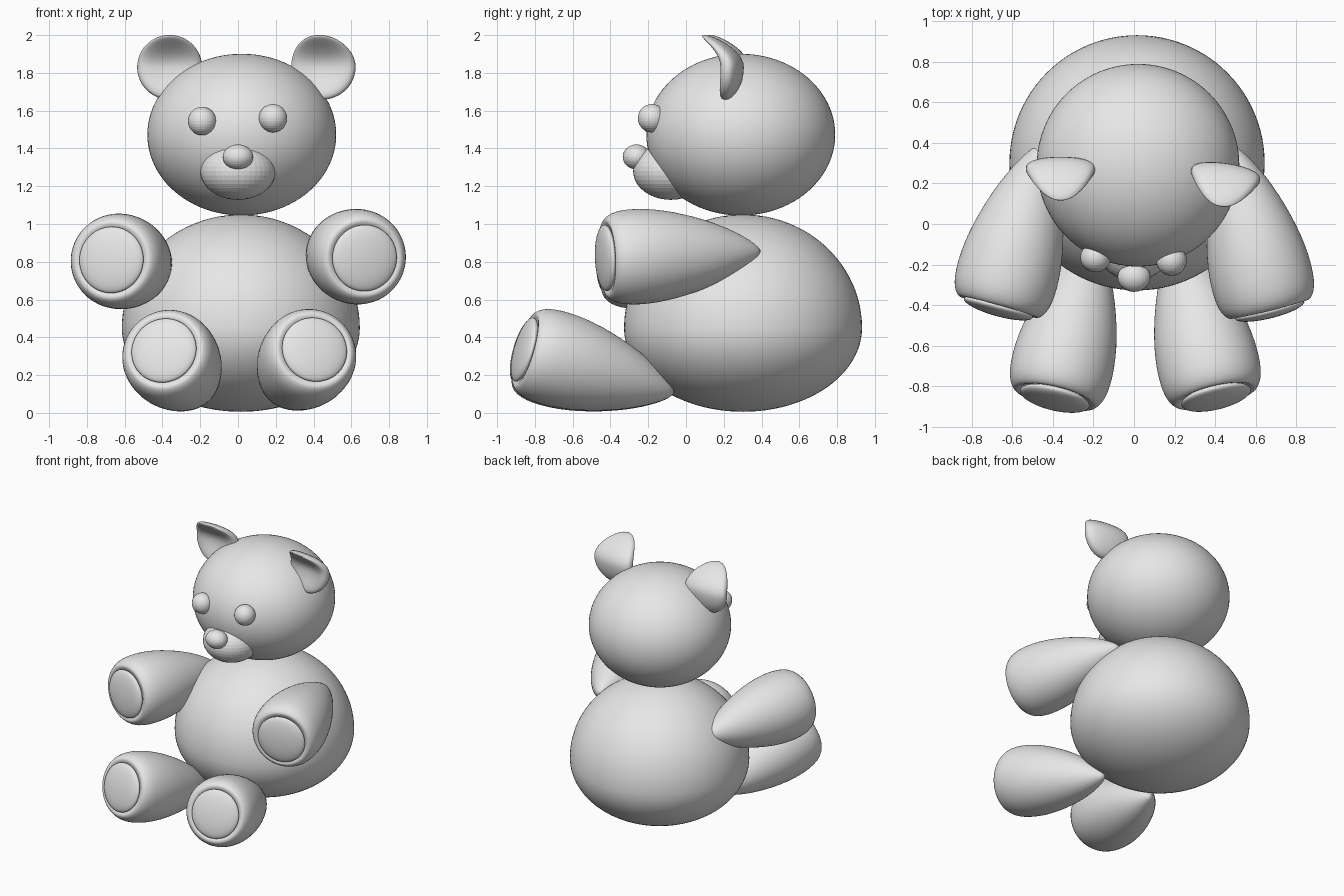
import bpy, bmesh, math
from mathutils import Vector

cube = bpy.data.objects.get("Cube")
if cube:
    bpy.data.objects.remove(cube)

grey = bpy.data.materials.new("plain_grey")
grey.use_nodes = True
grey.diffuse_color = (0.8, 0.8, 0.8, 1)
grey.node_tree.nodes["Principled BSDF"].inputs["Base Color"].default_value = (0.8, 0.8, 0.8, 1)


def finish(name, bm, location, smooth=True):
    """Turn a bmesh into a placed, coloured object."""
    bmesh.ops.recalc_face_normals(bm, faces=bm.faces)
    for face in bm.faces:
        face.smooth = smooth
    mesh = bpy.data.meshes.new(name)
    bm.to_mesh(mesh)
    bm.free()
    mesh.materials.append(grey)
    obj = bpy.data.objects.new(name, mesh)
    obj.location = location
    bpy.context.collection.objects.link(obj)
    return obj


def ball(name, location, radii, segments=32, smooth=True, shape=None):
    """Ellipsoid, with an optional function that reshapes each unit vertex."""
    bm = bmesh.new()
    bmesh.ops.create_uvsphere(bm, u_segments=segments, v_segments=segments // 2, radius=1)
    for v in bm.verts:
        if shape:
            shape(v.co)
        v.co = Vector(a * b for a, b in zip(v.co, radii))
    return finish(name, bm, location, smooth)


# Body is an egg with a shorter lower half
def egg(co):
    if co.z < 0:
        co.z *= 0.74


ball("body", (0.015, 0.302, 0.45), (0.63, 0.63, 0.6), 96, shape=egg)
ball("head", (0.02, 0.29, 1.473), (0.5, 0.5, 0.428), 96)

# Face
ball("muzzle", (0, -0.08, 1.28), (0.2, 0.2, 0.152), 40, False)
ball("nose", (0, -0.262, 1.355), (0.081, 0.073, 0.066), 32, False)
ball("right_eye", (-0.19, -0.165, 1.545), (0.075, 0.073, 0.075), 32, False)
ball("left_eye", (0.185, -0.18, 1.56), (0.075, 0.075, 0.075), 32, False)


# Ears are thick discs, hollow in front, with the top curled forward
def ear_shape(co):
    rim = min(1, co.x ** 2 + co.z ** 2)
    y = math.copysign(abs(co.y) ** 0.75, co.y)
    if y < 0:
        y += 0.5 * (1 - rim) ** 2
    curl = 2.4 * co.z ** 2 if co.z > 0 else 0.5 * co.z ** 2
    co.y = y - curl


for name, spot, yaw in (("right_ear", (-0.362, 0.272, 1.83), 0.0),
                        ("left_ear", (0.452, 0.24, 1.83), -0.15)):
    ear = ball(name, spot, (0.172, 0.06, 0.171), 48, shape=ear_shape)
    ear.rotation_euler.z = yaw

# Limbs are lathed from the sole (0) to the pointed joint
LIMB = [(0.03, 0), (0.03, 0.15), (0.012, 0.178), (0, 0.2), (0.02, 0.223),
        (0.06, 0.244), (0.13, 0.254), (0.22, 0.253), (0.32, 0.241), (0.43, 0.216),
        (0.54, 0.183), (0.65, 0.14), (0.75, 0.088), (0.82, 0.04), (0.85, 0)]


def limb(name, sole, joint):
    sole, joint = Vector(sole), Vector(joint)
    turn = (joint - sole).to_track_quat('Z', 'Y')
    bm = bmesh.new()
    verts = [bm.verts.new((r, 0, t)) for t, r in LIMB]
    edges = [bm.edges.new(pair) for pair in zip(verts, verts[1:])]
    bmesh.ops.spin(bm, geom=verts + edges, axis=(0, 0, 1), cent=(0, 0, 0),
                   angle=math.tau, steps=48)
    bmesh.ops.remove_doubles(bm, verts=bm.verts, dist=0.0005)
    obj = finish(name, bm, sole)
    obj.modifiers.new("Soften", 'SUBSURF').levels = 1
    pad = ball(name + "_pad", sole, (0.176, 0.176, 0.04), 48)
    for part in (obj, pad):
        part.rotation_mode = 'QUATERNION'
        part.rotation_quaternion = turn


limb("left_arm", (0.67, -0.425, 0.82), (0.465, 0.4, 0.855))
limb("right_arm", (-0.67, -0.415, 0.81), (-0.445, 0.4, 0.77))
limb("left_leg", (0.405, -0.855, 0.335), (0.215, -0.06, 0.105))
limb("right_leg", (-0.392, -0.86, 0.33), (-0.2, -0.06, 0.1))
